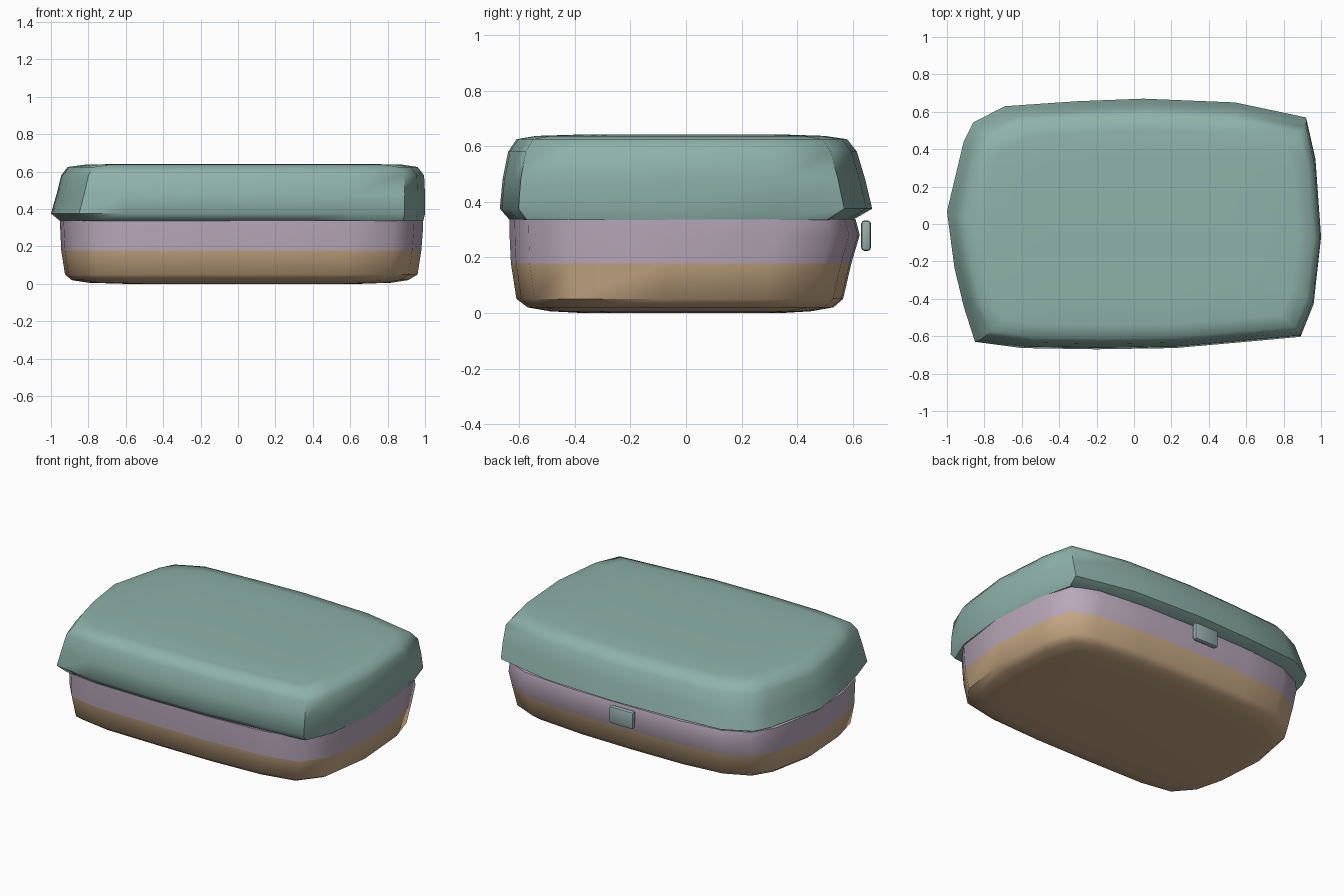
import bpy, bmesh, math

cube = bpy.data.objects.get("Cube")
if cube:
    bpy.data.objects.remove(cube, do_unlink=True)


def material(name, rgb):
    m = bpy.data.materials.new(name)
    m.use_nodes = True
    color = (*rgb, 1)
    m.diffuse_color = color
    m.node_tree.nodes["Principled BSDF"].inputs["Base Color"].default_value = color
    return m


def finish(name, bm, mat, angle):
    bmesh.ops.recalc_face_normals(bm, faces=bm.faces[:])
    mesh = bpy.data.meshes.new(name)
    bm.to_mesh(mesh)
    bm.free()
    mesh.materials.append(mat)
    obj = bpy.data.objects.new(name, mesh)
    bpy.context.collection.objects.link(obj)
    bpy.ops.object.select_all(action="DESELECT")
    obj.select_set(True)
    bpy.context.view_layer.objects.active = obj
    bpy.ops.object.shade_smooth_by_angle(angle=math.radians(angle))
    return obj


def loft(name, outline, rings, mat):
    """Stack the outline in rings of (z, left, right, front, back) limits."""
    bm = bmesh.new()
    loops = []
    for z, x0, x1, y0, y1 in rings:
        loop = []
        for u, v in outline:
            x = x0 + (x1 - x0) * (u + 1) / 2
            y = y0 + (y1 - y0) * (v + 1) / 2
            loop.append(bm.verts.new((x, y, z)))
        loops.append(loop)
    for low, high in zip(loops, loops[1:]):
        for i in range(len(low)):
            j = (i + 1) % len(low)
            bm.faces.new((low[i], low[j], high[j], high[i]))
    bm.faces.new(loops[0])
    bm.faces.new(loops[-1])
    return finish(name, bm, mat, 50)


teal = material("soft teal", (0.27, 0.445, 0.40))
lilac = material("dusty lilac", (0.485, 0.39, 0.485))
tan = material("warm tan", (0.58, 0.40, 0.235))
grey = material("blue grey", (0.31, 0.42, 0.42))

# Slightly uneven, hand-shaped outlines in unit coordinates
lid_outline = [(-1, 0.1), (-0.96, -0.35), (-0.91, -0.66), (-0.85, -0.94),
               (-0.6, -0.99), (-0.2, -1), (0.22, -0.99), (0.6, -0.94),
               (0.89, -0.9), (0.96, -0.64), (1, -0.1), (0.97, 0.52),
               (0.92, 0.85), (0.54, 0.97), (0.05, 1), (-0.3, 0.98),
               (-0.69, 0.94), (-0.86, 0.81), (-0.91, 0.66)]
body_outline = [(-1, 0.1), (-0.98, -0.4), (-0.93, -0.72), (-0.82, -0.93),
                (-0.6, -0.99), (-0.2, -1), (0.22, -1), (0.6, -0.97),
                (0.84, -0.89), (0.95, -0.66), (1, -0.1), (0.97, 0.52),
                (0.91, 0.83), (0.75, 0.94), (0.4, 0.99), (0, 1),
                (-0.4, 0.99), (-0.69, 0.94), (-0.86, 0.81), (-0.94, 0.6)]

# Domed lid with an overhanging rim
loft("lid", lid_outline, [
    (0.335, -0.95, 0.99, -0.635, 0.60),
    (0.375, -1.0, 1.0, -0.67, 0.67),
    (0.48, -0.97, 1.0, -0.66, 0.645),
    (0.58, -0.945, 0.995, -0.64, 0.615),
    (0.625, -0.91, 0.96, -0.61, 0.58),
    (0.637, -0.82, 0.88, -0.54, 0.50),
    (0.642, -0.6, 0.65, -0.38, 0.35)], teal)

# Middle band, fuller at the back behind the latch
loft("middle_band", body_outline, [
    (0.178, -0.945, 0.98, -0.63, 0.595),
    (0.28, -0.95, 0.988, -0.635, 0.625),
    (0.338, -0.952, 0.99, -0.635, 0.61)], lilac)

# Base tray with a rounded lower edge
loft("base", body_outline, [
    (0.0, -0.6, 0.65, -0.38, 0.35),
    (0.006, -0.8, 0.82, -0.49, 0.45),
    (0.02, -0.89, 0.91, -0.57, 0.53),
    (0.05, -0.925, 0.96, -0.61, 0.565),
    (0.178, -0.945, 0.98, -0.63, 0.595)], tan)

# Small rounded latch on the back
bm = bmesh.new()
bmesh.ops.create_cube(bm, size=1)
bmesh.ops.scale(bm, vec=(0.17, 0.035, 0.11), verts=bm.verts[:])
bmesh.ops.bevel(bm, geom=bm.edges[:], offset=0.012, segments=2,
                profile=0.5, affect="EDGES")
bmesh.ops.translate(bm, vec=(0, 0.648, 0.278), verts=bm.verts[:])
finish("latch", bm, grey, 40)
